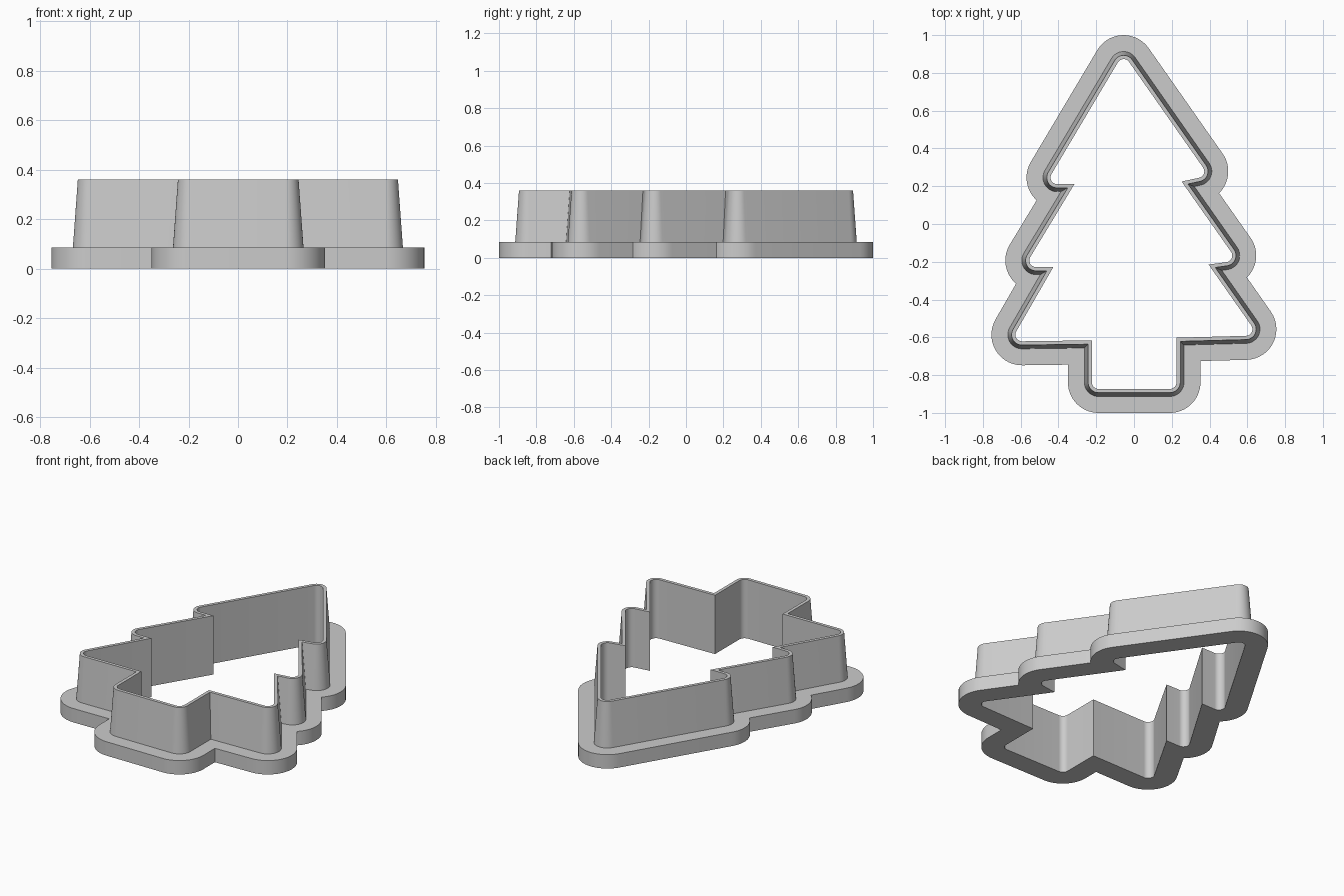
import bpy, bmesh, math
from mathutils import Vector

cube = bpy.data.objects.get("Cube")
if cube:
    bpy.data.objects.remove(cube, do_unlink=True)

ROUND = 0.035     # inner radius of the rounded outer corners
STEPS = 14        # segments per rounded corner
FLANGE, BASE, TIP = 0.127, 0.04, 0.02    # outward offsets from the inner wall
FLANGE_Z, TOP_Z = 0.085, 0.36

# Tree outline, counter-clockwise: rounded corner centres (True) and sharp notches (False)
OUTLINE = [(Vector((x, y)), r) for x, y, r in (
    (-0.055, 0.838, True),
    (-0.407, 0.246, True), (-0.315, 0.212, False),
    (-0.519, -0.193, True), (-0.427, -0.228, False),
    (-0.593, -0.586, True), (-0.223, -0.616, False),
    (-0.188, -0.838, True), (0.19, -0.838, True),
    (0.225, -0.602, False), (0.592, -0.557, True),
    (0.395, -0.215, False), (0.485, -0.167, True),
    (0.252, 0.225, False), (0.337, 0.279, True))]


def angle(v):
    return math.atan2(v.y, v.x)


def edge_line(i, offset):
    """Outward normal and distance of the straight side leaving point i."""
    (a, ra), (b, rb) = OUTLINE[i], OUTLINE[(i + 1) % len(OUTLINE)]
    d = b - a
    k = (ra - rb) * ROUND / d.length
    u = d.normalized()
    n = u * k + Vector((u.y, -u.x)) * math.sqrt(1 - k * k)
    return n, a.dot(n) + ra * ROUND + offset


def cross_point(l1, l2):
    (n, c), (m, e) = l1, l2
    det = n.x * m.y - n.y * m.x
    return Vector(((c * m.y - e * n.y) / det, (n.x * e - m.x * c) / det))


def swing(line, centre, radius):
    n, c = line
    return math.acos((c - centre.dot(n)) / radius)


def offset_ring(offset):
    """Outline grown by offset, with arcs trimmed where neighbouring tiers meet."""
    count = len(OUTLINE)
    lines = [edge_line(i, offset) for i in range(count)]
    radius = ROUND + offset
    arcs, notches = {}, {}
    for i, (c, rounded) in enumerate(OUTLINE):
        if rounded:
            start, end = angle(lines[i - 1][0]), angle(lines[i][0])
            arcs[i] = [start, start + (end - start) % math.tau]
    for i, (c, rounded) in enumerate(OUTLINE):
        if rounded:
            continue
        before, after = lines[i - 1], lines[i]
        p = cross_point(before, after)
        j, k = i - 1, (i + 1) % count
        cj, ck = OUTLINE[j][0], OUTLINE[k][0]
        na, nb = before[0], after[0]
        if (p - cj).dot(Vector((-na.y, na.x))) < 0:
            end = angle(nb) + swing(after, cj, radius)
            arcs[j][1] = arcs[j][0] + (end - arcs[j][0]) % math.tau
            p = cj + radius * Vector((math.cos(end), math.sin(end)))
        elif (p - ck).dot(Vector((-nb.y, nb.x))) > 0:
            start = angle(na) - swing(before, ck, radius)
            arcs[k][0] = arcs[k][1] - (arcs[k][1] - start) % math.tau
            p = ck + radius * Vector((math.cos(start), math.sin(start)))
        notches[i] = p
    ring = []
    for i, (c, rounded) in enumerate(OUTLINE):
        if not rounded:
            ring.append(notches[i])
            continue
        s, e = arcs[i]
        for t in range(STEPS + 1):
            a = s + (e - s) * t / STEPS
            ring.append(c + radius * Vector((math.cos(a), math.sin(a))))
    return ring


def sweep(name, section, material):
    """Skin the outline through (offset, height) pairs."""
    bm = bmesh.new()
    rings = [[bm.verts.new((p.x, p.y, z)) for p in offset_ring(o)] for o, z in section]
    for a, b in zip(rings, rings[1:]):
        for i in range(len(a)):
            j = (i + 1) % len(a)
            bm.faces.new((a[i], a[j], b[j], b[i]))
    bmesh.ops.remove_doubles(bm, verts=bm.verts, dist=0.00001)
    mesh = bpy.data.meshes.new(name)
    bm.to_mesh(mesh)
    bm.free()
    mesh.materials.append(material)
    obj = bpy.data.objects.new(name, mesh)
    bpy.context.collection.objects.link(obj)
    bpy.ops.object.select_all(action='DESELECT')
    obj.select_set(True)
    bpy.context.view_layer.objects.active = obj
    bpy.ops.object.shade_smooth_by_angle(angle=math.radians(30))


grey = bpy.data.materials.new("light_grey")
grey.use_nodes = True
colour = (0.6, 0.6, 0.6, 1)
grey.diffuse_color = colour
grey.node_tree.nodes["Principled BSDF"].inputs["Base Color"].default_value = colour

# Flat gripping flange, then the tapered cutting wall with its vertical inside
sweep("base_flange", [(0, 0), (FLANGE, 0), (FLANGE, FLANGE_Z), (BASE, FLANGE_Z)], grey)
sweep("cutting_wall", [(BASE, FLANGE_Z), (TIP, TOP_Z), (0, TOP_Z), (0, 0)], grey)
